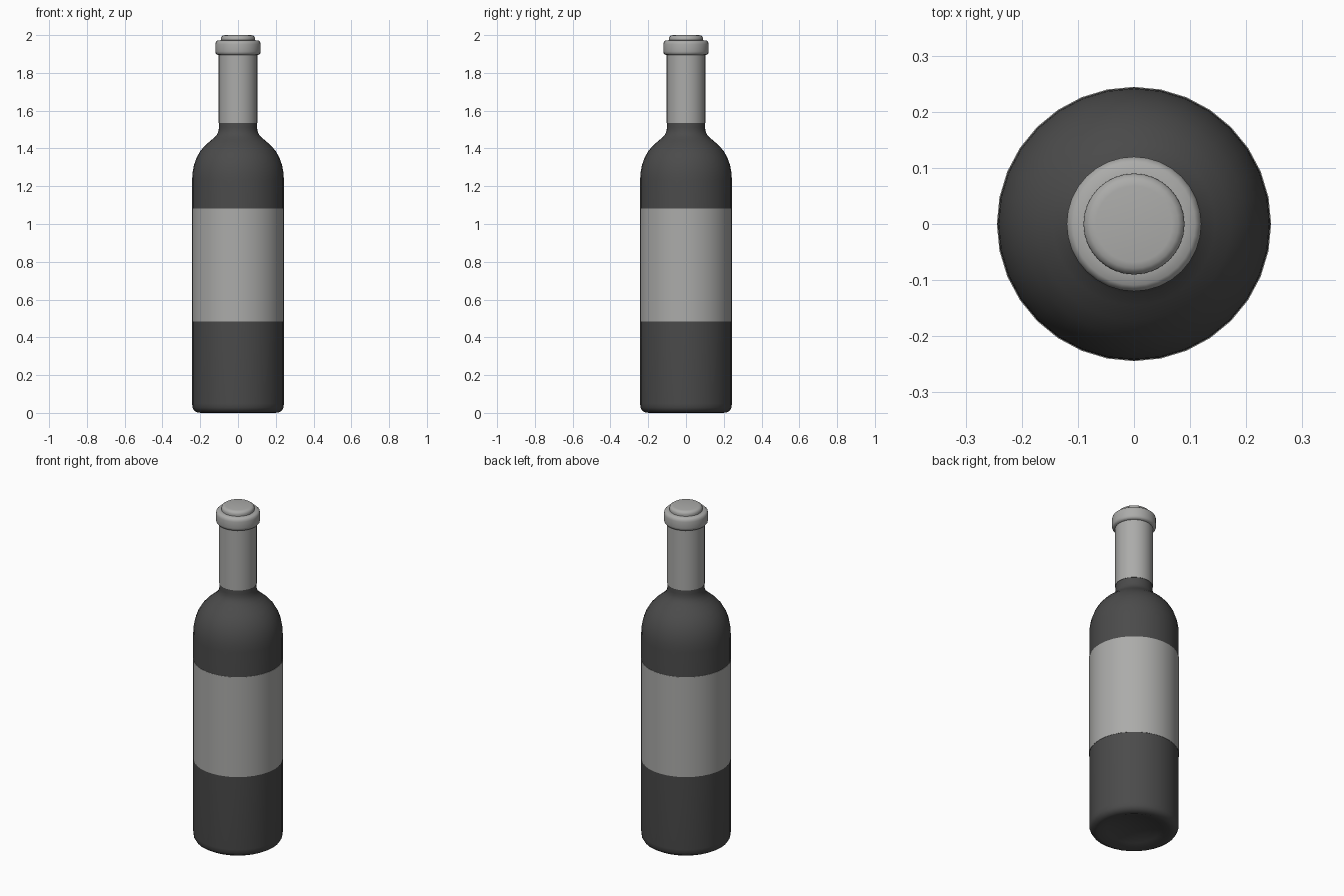
import bpy, bmesh, math

if "Cube" in bpy.data.objects:
    bpy.data.objects.remove(bpy.data.objects["Cube"])

SIDES = 32


def material(name, rgb):
    m = bpy.data.materials.new(name)
    m.diffuse_color = (*rgb, 1)
    m.use_nodes = True
    m.node_tree.nodes["Principled BSDF"].inputs["Base Color"].default_value = m.diffuse_color
    return m


dark = material("dark glass", (0.07, 0.07, 0.07))
pale = material("pale grey paper", (0.41, 0.41, 0.40))


def lathe(name, profile, mat):
    """Revolve (radius, z) points around z; radius 0 becomes a pole."""
    bm = bmesh.new()
    rings = []
    for r, z in profile:
        if r == 0:
            rings.append([bm.verts.new((0, 0, z))] * SIDES)
        else:
            rings.append([bm.verts.new((r * math.cos(2 * math.pi * i / SIDES),
                                        r * math.sin(2 * math.pi * i / SIDES), z))
                          for i in range(SIDES)])
    for a, b in zip(rings, rings[1:]):
        for i in range(SIDES):
            j = (i + 1) % SIDES
            bm.faces.new(list(dict.fromkeys((a[i], a[j], b[j], b[i]))))
    bmesh.ops.recalc_face_normals(bm, faces=bm.faces[:])
    me = bpy.data.meshes.new(name)
    bm.to_mesh(me)
    bm.free()
    me.materials.append(mat)
    ob = bpy.data.objects.new(name, me)
    bpy.context.collection.objects.link(ob)
    bpy.ops.object.select_all(action='DESELECT')
    ob.select_set(True)
    bpy.context.view_layer.objects.active = ob
    bpy.ops.object.shade_smooth_by_angle(angle=math.radians(40))
    return ob


# Glass body with a shallow hollow base, round shoulders and short neck
lathe("bottle", [
    (0, 0.04), (0.08, 0.034), (0.15, 0.016), (0.195, 0.0), (0.215, 0.002),
    (0.232, 0.012), (0.241, 0.028), (0.243, 0.05), (0.243, 1.23),
    (0.241, 1.27), (0.233, 1.313), (0.219, 1.352), (0.199, 1.387),
    (0.172, 1.418), (0.145, 1.441), (0.125, 1.458), (0.111, 1.474),
    (0.103, 1.492), (0.101, 1.51), (0.1, 1.56), (0, 1.56)], dark)

# Paper label wrapped around the body
lathe("label", [(0.242, 0.485), (0.2445, 0.485), (0.2445, 1.083), (0.242, 1.083)], pale)

# Foil sleeve with the rolled lip and stopper top
lathe("foil_capsule", [
    (0.099, 1.535), (0.1025, 1.535), (0.1025, 1.895), (0.112, 1.897),
    (0.118, 1.904), (0.12, 1.914), (0.12, 1.952), (0.117, 1.964),
    (0.109, 1.971), (0.09, 1.973), (0.09, 1.983), (0.087, 1.992),
    (0.079, 1.998), (0.068, 2.0), (0, 2.0)], pale)
